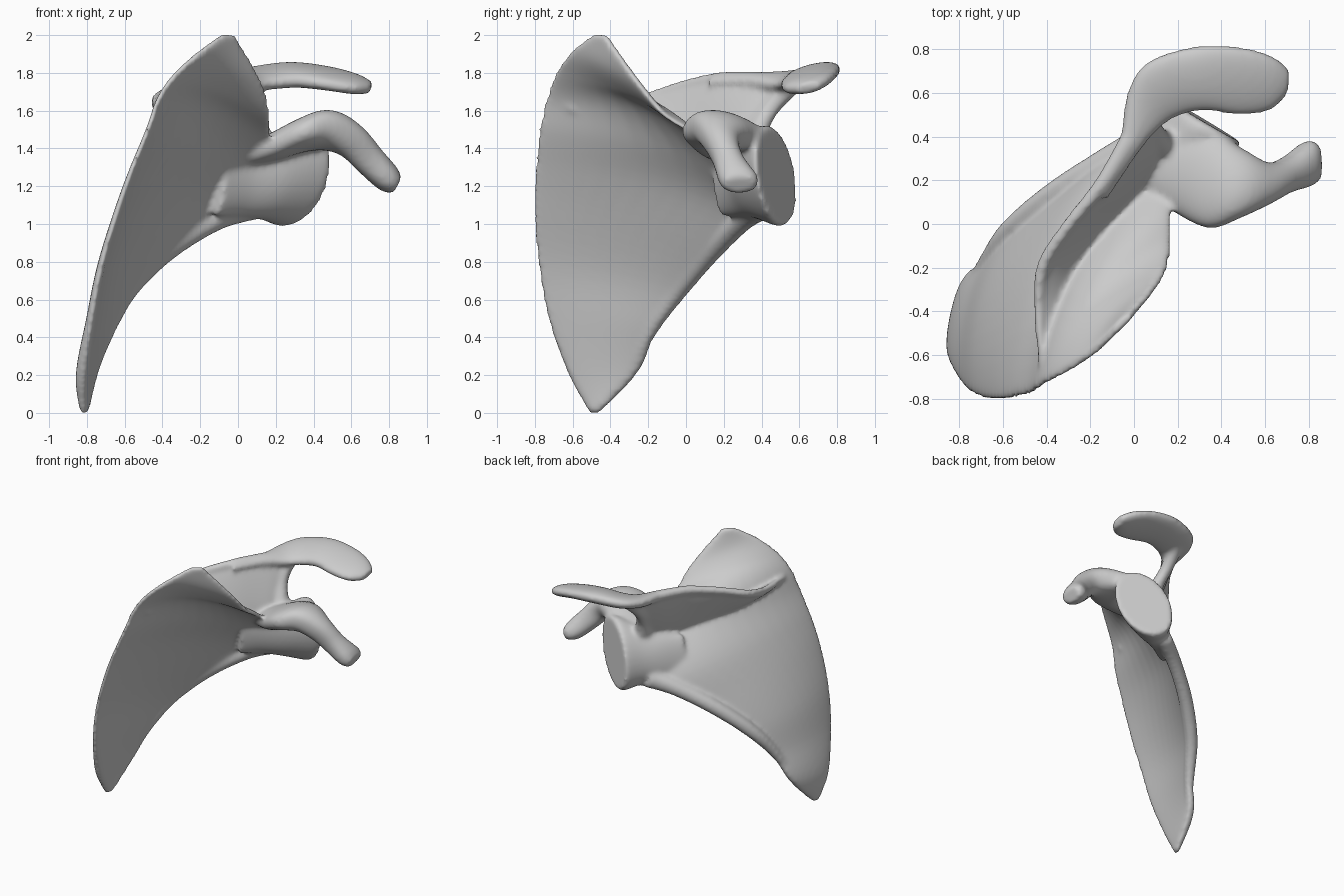
import bpy, bmesh, math
from mathutils import Vector

RING, STEPS = 32, 5
parts = []


def catmull(rows, steps=STEPS):
    """Smoothly resample rows of numbers."""
    out = []
    for i in range(len(rows) - 1):
        p0, p1 = rows[max(i - 1, 0)], rows[i]
        p2, p3 = rows[i + 1], rows[min(i + 2, len(rows) - 1)]
        for s in range(steps):
            t = s / steps
            out.append([0.5 * (2 * b + (c - a) * t + (2 * a - 5 * b + 4 * c - d) * t * t
                               + (3 * b - a - 3 * c + d) * t ** 3)
                        for a, b, c, d in zip(p0, p1, p2, p3)])
    out.append(list(rows[-1]))
    return out


def band(name, sections, power=0.8, up=None):
    """Loft flattened rings; section = edge A, edge B, half thickness, bulge."""
    secs = catmull([(*a, *b, t, g) for a, b, t, g in sections])
    mids = [(Vector(s[:3]) + Vector(s[3:6])) / 2 for s in secs]
    bm = bmesh.new()
    rings = []
    for i, s in enumerate(secs):
        half = (Vector(s[3:6]) - Vector(s[:3])) / 2
        tangent = mids[min(i + 1, len(mids) - 1)] - mids[max(i - 1, 0)]
        n = up or tangent.cross(half).normalized()
        ring = []
        for k in range(RING):
            a = 2 * math.pi * k / RING
            u, v = math.cos(a), math.sin(a)
            v = math.copysign(abs(v) ** power, v) if abs(v) > 1e-6 else 0
            ring.append(bm.verts.new(mids[i] + half * u + n * (s[6] * v + s[7] * (1 - u * u))))
        rings.append(ring)
    for r, q in zip(rings, rings[1:]):
        for k in range(RING):
            j = (k + 1) % RING
            bm.faces.new((r[k], r[j], q[j], q[k]))
    # end caps
    for ring in (rings[0], rings[-1]):
        for k in range(1, RING // 2):
            quad = [ring[k - 1], ring[k], ring[-k], ring[(1 - k) % RING]]
            bm.faces.new(list(dict.fromkeys(quad)))
        h = RING // 2
        bm.faces.new((ring[h - 1], ring[h], ring[h + 1]))
    bmesh.ops.recalc_face_normals(bm, faces=bm.faces)
    mesh = bpy.data.meshes.new(name)
    bm.to_mesh(mesh)
    bm.free()
    ob = bpy.data.objects.new(name, mesh)
    bpy.context.collection.objects.link(ob)
    parts.append(ob)


def tube(name, pts):
    """Round rod through (x, y, z, radius) points."""
    off = Vector((0.85, -0.52, 0))
    band(name, [(Vector(p[:3]) - off * p[3], Vector(p[:3]) + off * p[3], p[3], 0)
                for p in pts], 1)


# thin curved blade: medial edge, opposite edge
band("blade", [
    ((-.825, -.51, .0), (-.80, -.46, .0), .02, 0),
    ((-.83, -.62, .2), (-.76, -.25, .22), .04, .01),
    ((-.78, -.73, .5), (-.66, -.15, .45), .032, .03),
    ((-.72, -.785, .8), (-.53, -.01, .65), .028, .06),
    ((-.63, -.81, 1.1), (-.32, .16, .85), .028, .09),
    ((-.56, -.80, 1.3), (-.05, .35, 1.05), .028, .12),
    ((-.48, -.78, 1.5), (.13, .33, 1.22), .028, .13),
    ((-.42, -.74, 1.67), (.17, .1, 1.44), .028, .12),
    ((-.33, -.69, 1.8), (.17, -.1, 1.57), .028, .08),
    ((-.2, -.60, 1.92), (.13, -.24, 1.74), .028, .03),
    ((-.08, -.48, 2.01), (-.02, -.42, 2.0), .02, 0)], 0.4)

# thickened lateral border
tube("lateral_border", [
    (-.77, -.30, .2, .02), (-.68, -.18, .45, .038), (-.57, -.03, .66, .05),
    (-.37, .14, .86, .055), (-.12, .30, 1.02, .06), (.08, .40, 1.1, .08)])

# spine plate: crest edge, root edge
band("spine", [
    ((-.42, -.68, 1.64), (-.38, -.62, 1.60), .02, 0),
    ((-.44, -.42, 1.63), (-.33, -.38, 1.55), .03, 0),
    ((-.42, -.2, 1.67), (-.24, -.2, 1.48), .03, 0),
    ((-.31, -.02, 1.73), (-.12, -.02, 1.42), .03, 0),
    ((-.15, .18, 1.77), (.0, .14, 1.38), .035, 0),
    ((-.03, .38, 1.77), (.09, .26, 1.38), .04, 0),
    ((.04, .5, 1.76), (.12, .34, 1.42), .035, 0)], 0.6)
tube("spine_crest", [
    (-.42, -.66, 1.63, .022), (-.435, -.4, 1.63, .028), (-.42, -.2, 1.67, .03),
    (-.31, -.02, 1.73, .03), (-.15, .18, 1.77, .035), (-.03, .38, 1.77, .04)])
tube("spine_free_edge", [
    (.15, .35, 1.40, .08), (.11, .39, 1.52, .055), (.08, .46, 1.63, .05),
    (.09, .56, 1.73, .05), (.13, .63, 1.77, .04)])

# acromion: inner edge, outer edge
band("acromion", [
    ((-.12, .12, 1.74), (-.20, .14, 1.77), .03, 0),
    ((.02, .33, 1.74), (-.07, .37, 1.78), .04, 0),
    ((.13, .45, 1.73), (-.03, .60, 1.79), .045, 0),
    ((.22, .50, 1.74), (.06, .74, 1.81), .05, 0),
    ((.33, .52, 1.75), (.27, .81, 1.83), .055, 0),
    ((.48, .50, 1.73), (.48, .81, 1.81), .05, 0),
    ((.62, .52, 1.71), (.63, .77, 1.77), .045, 0),
    ((.70, .59, 1.71), (.71, .71, 1.73), .03, 0)])

# neck flaring from the blade into the shallow socket
band("neck_and_socket", [
    ((-.14, .20, 1.20), (-.07, .14, 1.22), .17, 0),
    ((-.04, .34, 1.22), (.08, .21, 1.24), .19, 0),
    ((.05, .46, 1.23), (.27, .26, 1.26), .22, 0),
    ((.11, .56, 1.23), (.45, .34, 1.28), .265, 0),
    ((.13, .585, 1.23), (.49, .375, 1.28), .255, 0)],
    0.95, Vector((.12, -.1, 1)))

# hooked coracoid: front edge, back edge
band("coracoid", [
    ((.06, .14, 1.36), (.08, .38, 1.38), .06, 0),
    ((.19, .05, 1.41), (.22, .41, 1.42), .075, 0),
    ((.34, -.02, 1.49), (.38, .42, 1.46), .09, 0),
    ((.47, .02, 1.53), (.50, .34, 1.46), .105, 0),
    ((.60, .08, 1.46), (.60, .28, 1.42), .095, 0),
    ((.70, .14, 1.34), (.70, .31, 1.33), .085, 0),
    ((.80, .17, 1.24), (.79, .38, 1.24), .075, 0),
    ((.85, .20, 1.21), (.84, .37, 1.21), .05, 0)])

# fuse the parts into one smooth bone
bpy.ops.object.select_all(action='DESELECT')
for ob in parts:
    ob.select_set(True)
bone = parts[0]
bpy.context.view_layer.objects.active = bone
bpy.ops.object.join()
bone.name = "shoulder_blade"
rm = bone.modifiers.new("fuse", 'REMESH')
rm.mode = 'VOXEL'
rm.voxel_size = 0.015
rm.use_smooth_shade = True
sm = bone.modifiers.new("soften", 'SMOOTH')
sm.factor = 0.5
sm.iterations = 10
bpy.ops.object.shade_smooth()
